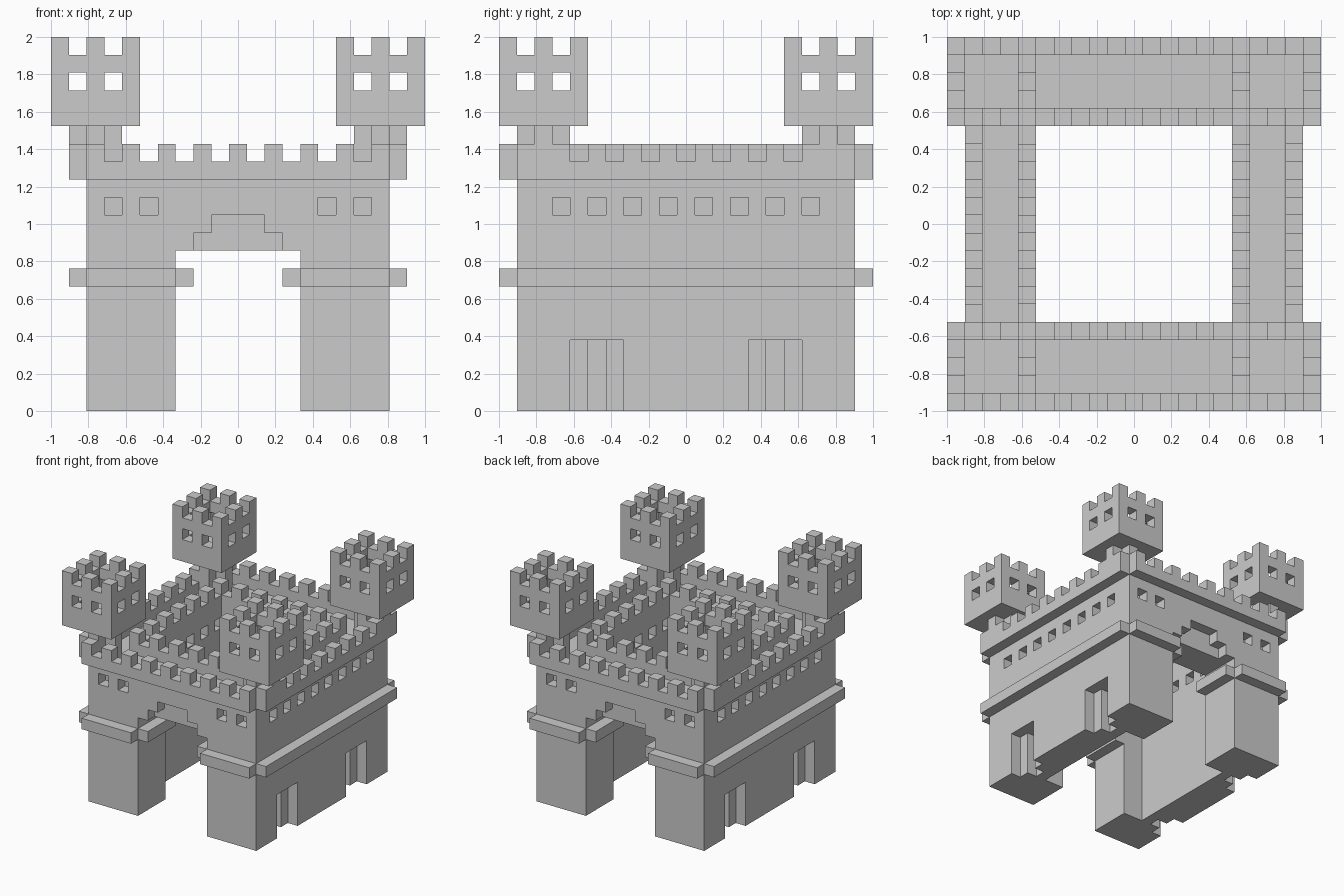
import bpy, bmesh
from mathutils import Vector

if "Cube" in bpy.data.objects:
    bpy.data.objects.remove(bpy.data.objects["Cube"])

S = 2 / 21          # one block; the model is 21 blocks wide, deep and tall
N = 21


def mesh_from(boxes, name):
    """Mesh made of boxes (x0, x1, y0, y1, z0, z1) in block units."""
    bm = bmesh.new()
    for x0, x1, y0, y1, z0, z1 in boxes:
        geo = bmesh.ops.create_cube(bm, size=1)
        for v in geo["verts"]:
            v.co = Vector(((x0 + x1) / 2 + v.co.x * (x1 - x0) - N / 2,
                           (y0 + y1) / 2 + v.co.y * (y1 - y0) - N / 2,
                           (z0 + z1) / 2 + v.co.z * (z1 - z0))) * S
    me = bpy.data.meshes.new(name)
    bm.to_mesh(me)
    bm.free()
    return me


def add(name, boxes):
    ob = bpy.data.objects.new(name, mesh_from(boxes, name))
    bpy.context.collection.objects.link(ob)
    return ob


def four(boxes):
    """Mirror boxes across both middle planes, without repeats."""
    out = []
    for x0, x1, y0, y1, z0, z1 in boxes:
        for xs in ((x0, x1), (N - x1, N - x0)):
            for ys in ((y0, y1), (N - y1, N - y0)):
                b = (*xs, *ys, z0, z1)
                if b not in out:
                    out.append(b)
    return out


def carve(ob, boxes):
    """Cut boxes out of an object one after another."""
    for b in boxes:
        cutter = add("cutter", [b])
        cutter.hide_render = True
        mod = ob.modifiers.new("cut", 'BOOLEAN')
        mod.operation = 'DIFFERENCE'
        mod.solver = 'EXACT'
        mod.object = cutter
        deps = bpy.context.evaluated_depsgraph_get()
        me = bpy.data.meshes.new_from_object(ob.evaluated_get(deps))
        ob.modifiers.clear()
        ob.data = me
        bpy.data.objects.remove(cutter)


# Castle walls: ring around a courtyard, arch through front and back
walls = add("castle_walls", [(2, 19, 1, 20, 0, 13)])
carve(walls, [(5, 16, 5, 16, -1, 14), (7, 14, -1, 22, -1, 9)])

# Stepped recess over each arch, stepped side doors
carve(walls, four([(8, 13, 0, 2, 8.5, 10), (9, 12, 0, 2, 9.5, 11),
                   (1, 3, 4, 7, -1, 4), (1, 4, 5, 6, -1, 4)]))

# Window recesses, outside and courtyard side
windows = [(x, x + 1, 0, 2, 11, 12) for x in (3, 5)]
windows += [(1, 3, y, y + 1, 11, 12) for y in range(3, 11, 2)]
windows += [(4, 5.5, y, y + 1, 11, 12) for y in range(5, 11, 2)]
windows += [(5, 6, 4, 5.5, 11, 12)]
carve(walls, four(windows))

# String course around the wall and into the arches
add("string_course", four([(2, 7, 0, 1, 7, 8), (1, 2, 1, 20, 7, 8),
                           (7, 8, 1, 5, 7, 8)]))

# Parapet rims
add("parapet_outer", four([(2, 19, 0, 1, 13, 14), (1, 2, 1, 20, 13, 14)]))
add("parapet_inner", four([(4, 17, 4, 5, 13, 14), (4, 5, 5, 16, 13, 14)]))

# Battlements on both rims
outer = [(x, x + 1, 0, 1, 14, 15) for x in range(2, 11, 2)]
outer += [(1, 2, y, y + 1, 14, 15) for y in range(1, 11, 2)]
inner = [(x, x + 1, 4, 5, 14, 15) for x in range(4, 11, 2)]
inner += [(4, 5, y, y + 1, 14, 15) for y in range(6, 11, 2)]
add("battlements_outer", four(outer))
add("battlements_inner", four(inner))

# Cross-shaped posts carrying the towers
add("tower_posts", four([(2, 3, 1, 4, 13, 16), (1, 2, 2, 3, 13, 16),
                         (3, 4, 2, 3, 13, 16)]))

# Hollow corner tower with windows and battlements, repeated at each corner
tower = add("corner_tower", [(0, 5, 0, 5, 16, 21)])
cuts = [(1, 4, 1, 4, 17, 22)]
for a in (1, 3):
    for z0, z1 in ((18, 19), (20, 22)):
        cuts += [(a, a + 1, -1, 6, z0, z1), (-1, 6, a, a + 1, z0, z1)]
carve(tower, cuts)
for i, (dx, dy) in enumerate(((16, 0), (0, 16), (16, 16))):
    copy = bpy.data.objects.new(f"corner_tower_{i + 2}", tower.data)
    copy.location = (dx * S, dy * S, 0)
    bpy.context.collection.objects.link(copy)
